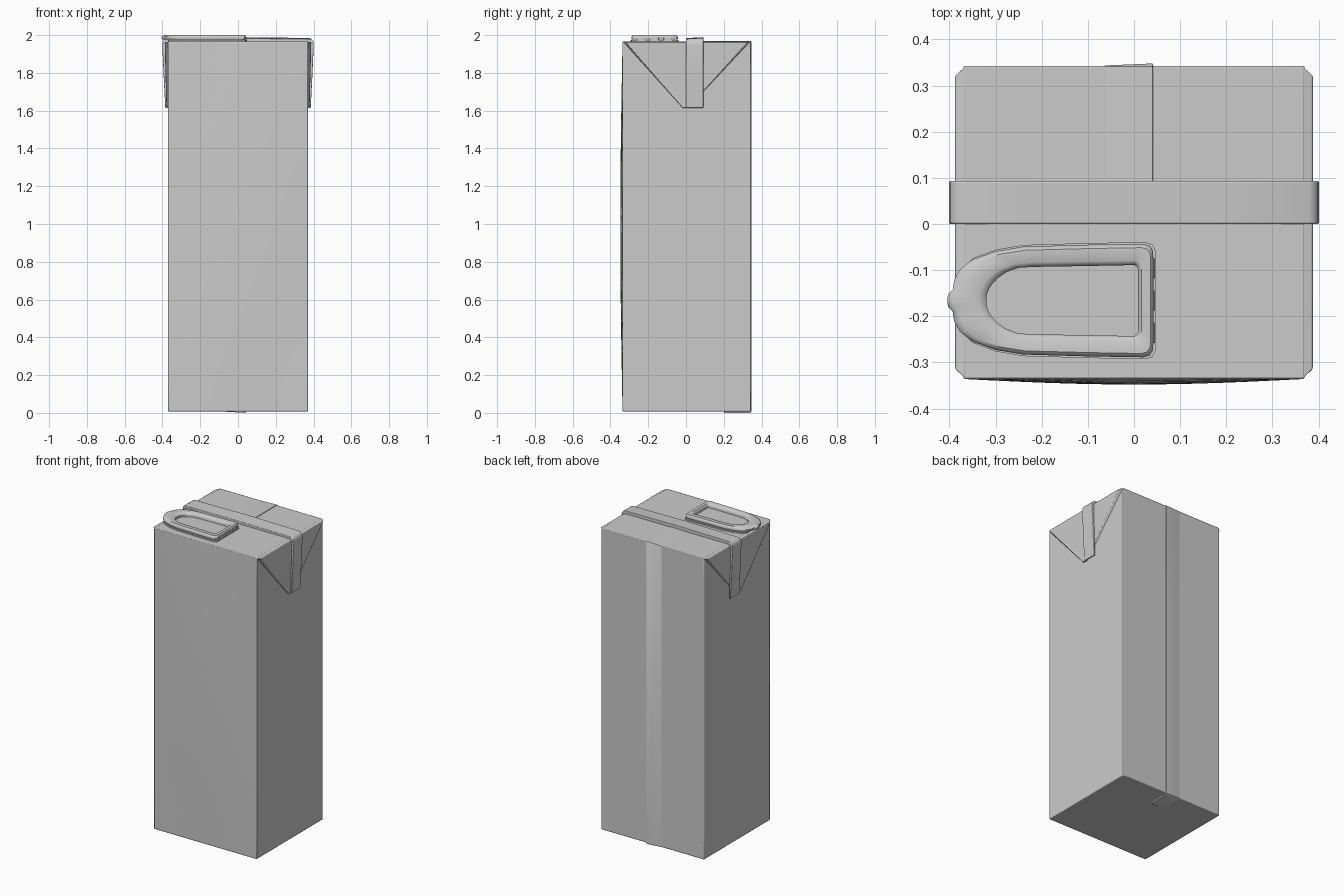
import bpy, bmesh, math

if "Cube" in bpy.data.objects:
    bpy.data.objects.remove(bpy.data.objects["Cube"])


def finish(name, bm, bevel=0.0, segs=2):
    bmesh.ops.recalc_face_normals(bm, faces=bm.faces)
    me = bpy.data.meshes.new(name)
    bm.to_mesh(me)
    bm.free()
    ob = bpy.data.objects.new(name, me)
    bpy.context.collection.objects.link(ob)
    bpy.ops.object.select_all(action='DESELECT')
    ob.select_set(True)
    bpy.context.view_layer.objects.active = ob
    bpy.ops.object.shade_smooth_by_angle(angle=math.radians(35))
    if bevel:
        m = ob.modifiers.new("Bevel", 'BEVEL')
        m.width, m.segments, m.limit_method = bevel, segs, 'ANGLE'
        m.angle_limit = math.radians(40)
    return ob


def from_data(name, verts, faces, bevel=0.0, segs=2):
    bm = bmesh.new()
    vs = [bm.verts.new(v) for v in verts]
    for f in faces:
        bm.faces.new([vs[i] for i in f])
    return finish(name, bm, bevel, segs)


def box(name, x0, x1, y0, y1, z0, z1, bevel=0.0):
    v = [(x, y, z) for x in (x0, x1) for y in (y0, y1) for z in (z0, z1)]
    f = [(0, 1, 3, 2), (4, 6, 7, 5), (0, 4, 5, 1), (2, 3, 7, 6), (0, 2, 6, 4), (1, 5, 7, 3)]
    return from_data(name, v, f, bevel)


# Carton body with a slightly bulging front panel
bm = bmesh.new()
bmesh.ops.create_cube(bm, size=1)
bmesh.ops.subdivide_edges(bm, edges=bm.edges[:], cuts=11, use_grid_fill=True)
for v in bm.verts:
    x, y, z = v.co
    bulge = 0.012 * math.cos(math.pi * x) * math.cos(math.pi * z) if y < -0.49 else 0
    v.co = (x * 0.74, -0.336 + (y + 0.5) * 0.679 - bulge, 0.008 + (z + 0.5) * 1.958)
finish("carton_body", bm, 0.004, 2)

# Folded triangular side flaps
for sx, side in ((-1, "left"), (1, "right")):
    v = [(0.388, -0.316, 1.961), (0.388, 0.323, 1.961), (0.379, 0.012, 1.615), (0.379, -0.018, 1.615),
         (0.366, -0.336, 1.966), (0.366, 0.343, 1.966), (0.367, 0.012, 1.615), (0.367, -0.018, 1.615)]
    v = [(sx * x, y, z) for x, y, z in v]
    from_data(side + "_flap", v, [(0, 1, 2, 3), (4, 7, 6, 5), (0, 4, 5, 1),
                                  (1, 5, 6, 2), (2, 6, 7, 3), (3, 7, 4, 0)], 0.003)

# Sealing fin wrapping over the top and down both sides
half = [((0.385, 1.615), (0.375, 1.615)), ((0.392, 1.75), (0.378, 1.75)),
        ((0.401, 1.945), (0.382, 1.945)), ((0.399, 1.965), (0.380, 1.956)),
        ((0.392, 1.976), (0.374, 1.960)), ((0.380, 1.980), (0.366, 1.962)),
        ((0.20, 1.982), (0.20, 1.962))]
path = half + [((0, 1.984), (0, 1.962))]
path += [((-a[0], a[1]), (-b[0], b[1])) for a, b in reversed(half)]
verts, faces = [], []
for (ox, oz), (ix, iz) in path:
    lift = 0.005 if abs(ox) < 0.385 else 0.0
    verts += [(ox, 0.0, oz), (ox, 0.093, oz + lift), (ix, 0.093, iz), (ix, 0.0, iz)]
n = len(path)
for i in range(n - 1):
    for k in range(4):
        a, b = 4 * i + k, 4 * i + (k + 1) % 4
        faces.append((a, b, b + 4, a + 4))
faces += [(0, 1, 2, 3), tuple(4 * (n - 1) + k for k in range(4))]
from_data("top_fin", verts, faces, 0.004, 3)

# Overlap seam running over the top, down the back and under the base
line = [((0.09, 1.964), (0.09, 1.969)), ((0.341, 1.964), (0.342, 1.969)),
        ((0.341, 1.958), (0.348, 1.963)), ((0.341, 0.012), (0.348, 0.006)),
        ((0.338, 0.010), (0.340, 0.0)), ((0.20, 0.010), (0.20, 0.0))]
verts, faces = [], []
for (iy, iz), (oy, oz) in line:
    my, mz = iy + (oy - iy) * 0.4, iz + (oz - iz) * 0.4
    verts += [(-0.07, iy, iz), (-0.06, my, mz), (0.04, oy, oz), (0.042, iy, iz)]
n = len(line)
for i in range(n - 1):
    for k in range(4):
        a, b = 4 * i + k, 4 * i + (k + 1) % 4
        faces.append((a, b, b + 4, a + 4))
faces += [(0, 1, 2, 3), tuple(4 * (n - 1) + k for k in range(4))]
from_data("back_seam", verts, faces)

# Pull tab: half outlines (outer point, inner point), mirrored about its axis
CY = -0.166
tab = [((-.405, 0), (-.320, 0)), ((-.403, .014), (-.319, .012)), ((-.393, .024), (-.316, .022)),
       ((-.390, .045), (-.309, .034)), ((-.377, .068), (-.296, .048)), ((-.350, .089), (-.276, .062)),
       ((-.300, .107), (-.250, .071)), ((-.240, .117), (-.220, .073)), ((-.100, .121), (-.100, .075)),
       ((.020, .123), (.000, .077)), ((.034, .119), (.005, .075)), ((.041, .108), (.008, .070)),
       ((.042, .090), (.009, .060)), ((.042, 0), (.009, 0))]
ring = tab + [((o[0], -o[1]), (i[0], -i[1])) for o, i in reversed(tab[1:-1])]
section = [(0.06, 1.976), (0, 1.980), (0, 1.990), (0.07, 1.996), (0.18, 2.0),
           (0.78, 2.0), (0.92, 1.996), (1, 1.989), (1, 1.976)]
verts, faces = [], []
m, n = len(section), len(ring)
for o, i in ring:
    for t, z in section:
        verts.append((o[0] + (i[0] - o[0]) * t, CY + o[1] + (i[1] - o[1]) * t, z))
for a in range(n):
    for k in range(m):
        b, k2 = (a + 1) % n, (k + 1) % m
        faces.append((a * m + k, b * m + k, b * m + k2, a * m + k2))
from_data("pull_tab_ring", verts, faces)

# Sealing film beneath the tab, forming the floor of its recess
film = [(min(max(o[0] * 1.0, -0.37) + (0.005 if o[0] > 0 else 0), 0.048), CY + o[1] * 1.03)
        for o, i in ring if o[0] > -0.385]
k = len(film)
verts = [(x, y, z) for z in (1.964, 1.974) for x, y in film]
faces = [tuple(range(k)), tuple(range(k, 2 * k))]
faces += [(i, (i + 1) % k, k + (i + 1) % k, k + i) for i in range(k)]
from_data("tab_film", verts, faces)

# Small bridges joining the tab to the film
for j, dy in enumerate((-0.07, 0.0, 0.07)):
    box("tab_bridge_%d" % (j + 1), 0.025, 0.046, CY + dy - 0.022, CY + dy + 0.022, 1.970, 1.990, 0.002)
